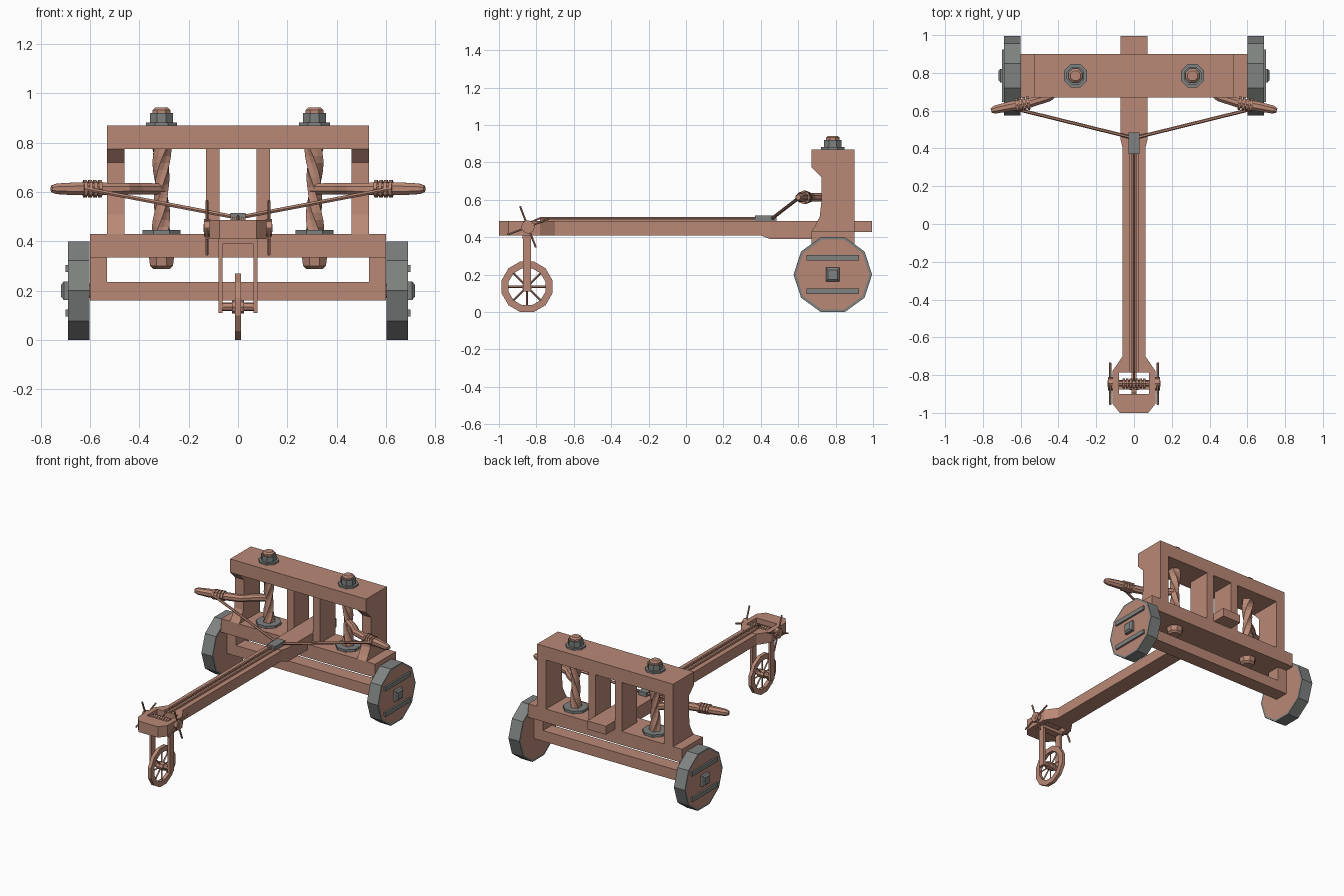
import bpy, bmesh
from math import sin, cos, pi, radians
from mathutils import Vector

if "Cube" in bpy.data.objects:
    bpy.data.objects.remove(bpy.data.objects["Cube"])


def material(name, rgb):
    m = bpy.data.materials.new(name)
    m.use_nodes = True
    m.diffuse_color = (*rgb, 1)
    m.node_tree.nodes["Principled BSDF"].inputs["Base Color"].default_value = (*rgb, 1)
    return m


WOOD = material("warm wood", (0.49, 0.25, 0.18))
IRON = material("grey iron", (0.21, 0.225, 0.215))


def finish(name, bm, *mats):
    bmesh.ops.recalc_face_normals(bm, faces=bm.faces)
    me = bpy.data.meshes.new(name)
    bm.to_mesh(me)
    bm.free()
    for m in mats:
        me.materials.append(m)
    ob = bpy.data.objects.new(name, me)
    bpy.context.scene.collection.objects.link(ob)
    return ob


def skin(bm, rings, caps=True):
    """Join rings of points with quads."""
    rows = [[bm.verts.new(p) for p in r] for r in rings]
    for a, b in zip(rows, rows[1:]):
        n = len(a)
        for i in range(n):
            bm.faces.new((a[i], a[(i + 1) % n], b[(i + 1) % n], b[i]))
    if caps:
        return [bm.faces.new(rows[0]), bm.faces.new(rows[-1])]


def prism(name, pts, place, lo, hi, mat):
    """Extrude a flat outline; place maps (u, v, height) to a position."""
    bm = bmesh.new()
    skin(bm, [[place(u, v, h) for u, v in pts] for h in (lo, hi)])
    return finish(name, bm, mat)


def box(name, x, y, z, mat=WOOD):
    pts = [(x[0], y[0]), (x[1], y[0]), (x[1], y[1]), (x[0], y[1])]
    return prism(name, pts, lambda u, v, h: (u, v, h), z[0], z[1], mat)


def side(s, a, b):
    return sorted((s * a, s * b))


def tube_rings(path, radii, n, phase=0, twist=0, lobe=0):
    path = [Vector(p) for p in path]
    rings = []
    for i, p in enumerate(path):
        t = (path[min(i + 1, len(path) - 1)] - path[max(i - 1, 0)]).normalized()
        ref = Vector((1, 0, 0)) if abs(t.z) > 0.95 else Vector((0, 0, 1))
        u = t.cross(ref).normalized()
        v = u.cross(t)
        ring = []
        for k in range(n):
            a = 2 * pi * k / n + phase + twist * i
            r = radii[i] * (1 - lobe * (k % 2))
            ring.append(p + u * cos(a) * r + v * sin(a) * r)
        rings.append(ring)
    return rings


def tube(name, path, radii, n=8, mat=WOOD, **kw):
    if not isinstance(radii, (list, tuple)):
        radii = [radii] * len(path)
    bm = bmesh.new()
    skin(bm, tube_rings(path, radii, n, **kw))
    return finish(name, bm, mat)


# Torsion frame
Y0, Y1, YC = 0.67, 0.90, 0.785
box("top_beam", (-0.53, 0.53), (Y0, Y1), (0.775, 0.87))
box("lower_beam", (-0.6, 0.6), (Y0, Y1), (0.335, 0.43))
box("axle_beam", (-0.6, 0.6), (0.735, 0.835), (0.16, 0.235))
post = [(Y1, 0.43), (Y1, 0.775), (Y0, 0.775), (0.725, 0.72), (0.725, 0.6),
        (0.715, 0.51), (0.69, 0.46), (Y0, 0.43)]
for s in (-1, 1):
    box("axle_cheek", side(s, 0.53, 0.6), (0.735, 0.835), (0.235, 0.335))
    prism("side_post", post, lambda u, v, h: (h, u, v), *side(s, 0.46, 0.53), WOOD)
    box("inner_post", side(s, 0.075, 0.13), (0.73, Y1), (0.43, 0.775))

# Tongue with slotted head and thicker rear
box("tongue", (-0.06, 0.06), (-0.72, 0.42), (0.41, 0.485))
for s in (-1, 1):
    half = [(0, -1), (0.075, -1), (0.115, -0.95), (0.115, -0.78), (0.06, -0.7),
            (0, -0.7), (0, -0.785), (0.08, -0.785), (0.08, -0.9), (0, -0.9)]
    prism("tongue_head", half, lambda u, v, h: (s * u, v, h), 0.41, 0.487, WOOD)
    box("slide_rail", side(s, 0.012, 0.025), (-0.78, 0.4), (0.48, 0.496))
bm = bmesh.new()
skin(bm, [[(-w, y, b), (w, y, b), (w, y, 0.487), (-w, y, 0.487)]
          for y, w, b in ((0.4, 0.06, 0.41), (0.45, 0.072, 0.39), (0.68, 0.072, 0.39))])
finish("tongue_rear", bm, WOOD)
box("tongue_tail", (-0.072, 0.072), (0.68, 0.995), (0.428, 0.487))
box("trigger_block", (-0.03, 0.03), (0.37, 0.485), (0.487, 0.516), IRON)
tube("draw_rope", [(0, -0.83, 0.48), (0, -0.78, 0.502), (0, 0.38, 0.502)], 0.006, 6)

# Torsion bundles, arms and bowstring
for s in (-1, 1):
    x = 0.31 * s

    def stack(name, z, r, n, mat):
        tube(name, [(x, YC, h) for h in z], r, n, mat, phase=pi / 8)

    steps = 12
    zs = [0.43 + 0.345 * i / steps for i in range(steps + 1)]
    tube("twisted_bundle", [(x, YC, z) for z in zs],
         [0.029 + 0.012 * abs(2 * i / steps - 1) for i in range(steps + 1)],
         10, twist=s * 0.3, lobe=0.22)
    stack("lower_washer", (0.43, 0.447), 0.083, 8, IRON)
    stack("upper_washer", (0.868, 0.882), 0.067, 8, IRON)
    stack("upper_nut", (0.88, 0.92), 0.05, 8, IRON)
    stack("bundle_top", (0.91, 0.932, 0.942), (0.04, 0.04, 0.028), 8, WOOD)
    stack("bundle_bottom", (0.288, 0.3, 0.336), (0.035, 0.05, 0.055), 8, WOOD)

    arm = [(0.756, 0.6), (0.735, 0.606), (0.66, 0.622), (0.55, 0.642), (0.45, 0.672),
           (0.4, 0.72), (0.3, 0.79)]
    tube("bow_arm", [(s * a, b, 0.613) for a, b in arm],
         (0.014, 0.023, 0.028, 0.027, 0.025, 0.025, 0.024), 8, phase=pi / 8)
    for k in range(4):
        a, b = 0.56 + 0.02 * k, 0.64 - 0.0036 * k
        tube("arm_binding", [(s * (a - 0.007), b + 0.001, 0.613),
                             (s * (a + 0.007), b - 0.001, 0.613)], 0.036)
    tube("bowstring", [(s * 0.61, 0.605, 0.612), (0, 0.455, 0.496)], 0.009, 6)


# Rear wheels: iron tyre around a wooden disc, straps and hub
for s in (-1, 1):
    bm = bmesh.new()
    caps = skin(bm, tube_rings([(s * 0.602, YC, 0.2), (s * 0.688, YC, 0.2)],
                               [0.21, 0.21], 10))
    for f in caps:
        f.normal_update()
    bmesh.ops.inset_individual(bm, faces=caps, thickness=0.014)
    for f in caps:
        f.material_index = 1
    finish("rear_wheel", bm, IRON, WOOD)
    for z in (0.11, 0.29):
        box("wheel_strap", side(s, 0.685, 0.7), (YC - 0.14, YC + 0.14), (z - 0.015, z + 0.015), IRON)
    tube("wheel_hub", [(s * 0.685, YC, 0.2), (s * 0.706, YC, 0.2), (s * 0.717, YC, 0.2)],
         (0.052, 0.052, 0.036), 4, IRON, phase=pi / 4)
tube("rear_axle", [(-0.61, YC, 0.2), (0.61, YC, 0.2)], 0.03)

# Front steering wheel: rim, spokes and fork
FY, FZ = -0.85, 0.135
bm = bmesh.new()
loops = [[(x, FY + r * cos(pi * k / 6 + pi / 12), FZ + r * sin(pi * k / 6 + pi / 12))
          for k in range(12)]
         for x, r in ((-0.012, 0.14), (0.012, 0.14), (0.012, 0.102), (-0.012, 0.102), (-0.012, 0.14))]
skin(bm, loops, caps=False)
bmesh.ops.remove_doubles(bm, verts=bm.verts, dist=0.0001)
finish("front_rim", bm, WOOD)
for k in range(8):
    a = pi * k / 4
    tube("front_spoke", [(0, FY, FZ), (0, FY + 0.108 * cos(a), FZ + 0.108 * sin(a))], 0.006, 4)
tube("front_hub", [(-0.025, FY, FZ), (0.025, FY, FZ)], 0.028)
tube("front_axle", [(-0.075, FY, FZ), (0.075, FY, FZ)], 0.018)
box("fork_crown", (-0.08, 0.08), (FY - 0.025, FY + 0.025), (0.39, 0.412))
for s in (-1, 1):
    box("fork_leg", side(s, 0.062, 0.08), (FY - 0.022, FY + 0.022), (0.11, 0.41))

# Winch with crossed hand spokes
WY, WZ = -0.845, 0.455
tube("winch_axle", [(-0.14, WY, WZ), (0.14, WY, WZ)], 0.016)
for k in range(7):
    x = -0.054 + 0.018 * k
    tube("rope_coil", [(x - 0.007, WY, WZ), (x + 0.007, WY, WZ)], 0.026)
for s in (-1, 1):
    tube("winch_hub", [(s * 0.112, WY, WZ), (s * 0.138, WY, WZ)], 0.036)
    for k in range(2):
        a = radians(21) + k * pi / 2
        d = Vector((0, cos(a), sin(a))) * 0.118
        c = Vector((s * 0.126, WY, WZ))
        tube("winch_handle", [c - d, c + d], 0.006, 6)
